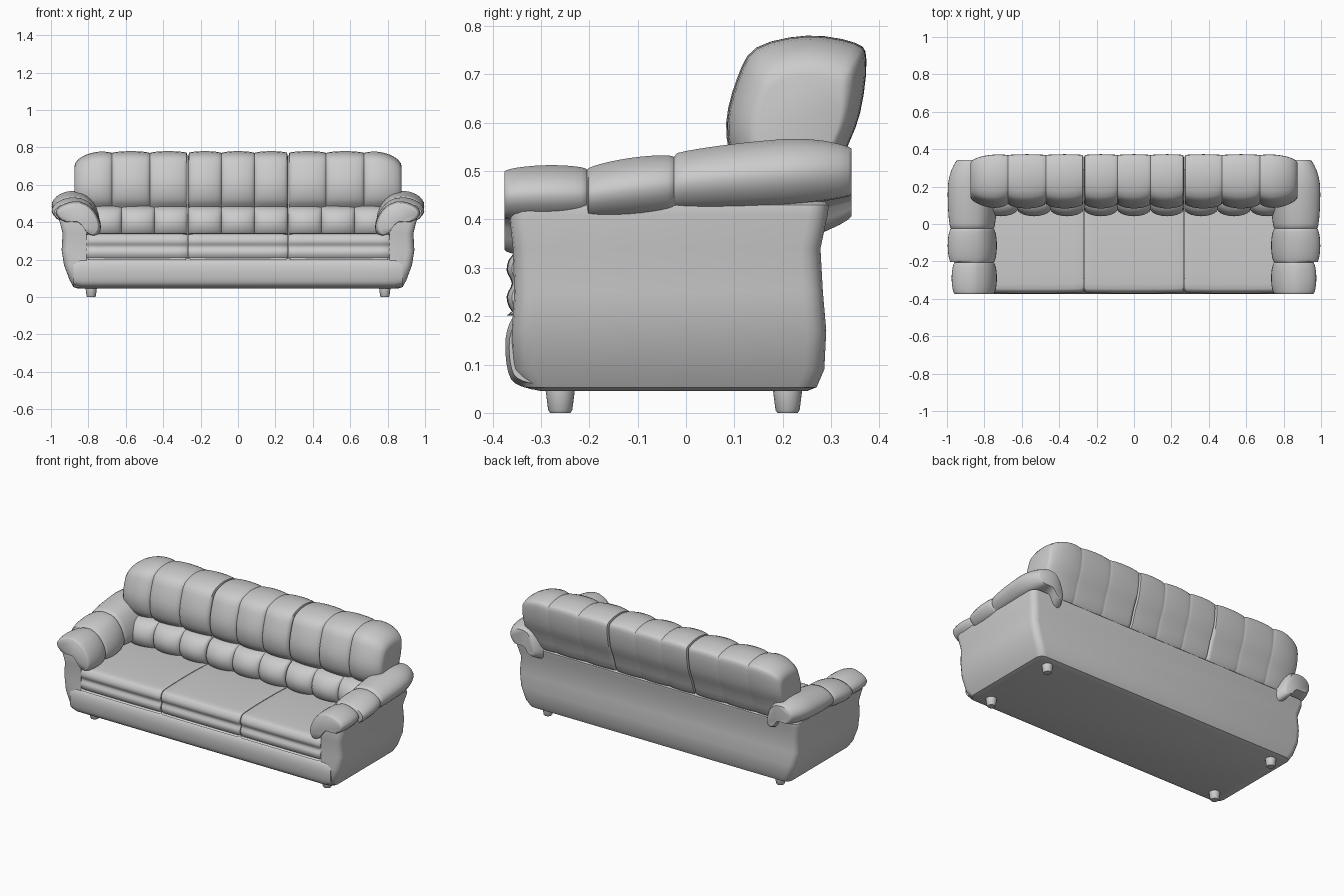
import bpy, bmesh
from math import pi, sin, cos, sqrt
from mathutils import Vector

if "Cube" in bpy.data.objects:
    bpy.data.objects.remove(bpy.data.objects["Cube"])


def loft(name, rings, angle=50):
    """Skin a list of equal-length closed rings and cap both ends."""
    bm = bmesh.new()
    vs = [[bm.verts.new(p) for p in r] for r in rings]
    n = len(rings[0])
    for a, b in zip(vs, vs[1:]):
        for i in range(n):
            j = (i + 1) % n
            bm.faces.new((a[i], a[j], b[j], b[i]))
    bm.faces.new(vs[0])
    bm.faces.new(vs[-1])
    bmesh.ops.recalc_face_normals(bm, faces=bm.faces)
    me = bpy.data.meshes.new(name)
    bm.to_mesh(me)
    bm.free()
    ob = bpy.data.objects.new(name, me)
    bpy.context.collection.objects.link(ob)
    smooth(ob, angle)
    return ob


def smooth(ob, angle=50):
    bpy.ops.object.select_all(action='DESELECT')
    ob.select_set(True)
    bpy.context.view_layer.objects.active = ob
    bpy.ops.object.shade_smooth_by_angle(angle=angle * pi / 180)


def spline(pts, k=3):
    """Closed Catmull-Rom curve through 2D points."""
    out, n = [], len(pts)
    for i in range(n):
        p0, p1, p2, p3 = (Vector(pts[(i + d) % n]) for d in (-1, 0, 1, 2))
        for s in range(k):
            t = s / k
            out.append(0.5 * (2 * p1 + (p2 - p0) * t + (2 * p0 - 5 * p1 + 4 * p2 - p3) * t * t
                              + (3 * p1 - p0 - 3 * p2 + p3) * t ** 3))
    return out


def cushion(name, prof, centre, x0, x1, lobes, depth, end=0.93, outer=None, flip=1):
    """Channelled cushion running along x; 'outer' rounds off the x1 end."""
    cy, cz = centre
    prof = spline(prof)
    rings, w, steps, edge = [], (x1 - x0) / lobes, 10, 0.17
    for l in range(lobes):
        for k in range(0 if l == 0 else 1, steps + 1):
            v = (1 - cos(pi * k / steps)) / 2
            x = x0 + w * (l + v)
            crease = depth * (1 - max(0, sin(pi * v)) ** 0.5)
            s = 1.0
            if (l == 0 and k == 0) or (l == lobes - 1 and k == steps and outer is None):
                s = end
            if outer is not None and x > x1 - edge:
                t = min(1, (x - x1 + edge) / edge)
                s *= 1 - (1 - outer) * (1 - sqrt(max(0, 1 - t * t)))
                crease *= 1 - t
            rings.append([(flip * x, cy + (y - cy) * s * (1 - crease * (1 if y < cy else 0.25)),
                           cz + (z - cz) * s * (1 - 0.3 * crease)) for y, z in prof])
    return loft(name, rings)


# Upholstered body: rounded block, hollowed to leave arms, back and front rail
def rounded_ring(z, hx, y0, y1, r=0.04):
    ring = []
    for cx, cy, a0 in ((hx - r, y1 - r, 0), (r - hx, y1 - r, 1), (r - hx, y0 + r, 2), (hx - r, y0 + r, 3)):
        for k in range(5):
            a = (a0 + k / 4) * pi / 2
            ring.append((cx + r * cos(a), cy + r * sin(a), z))
    return ring


body = loft("body", [rounded_ring(*r) for r in (
    (0.045, 0.855, -0.30, 0.25), (0.053, 0.88, -0.335, 0.27), (0.09, 0.90, -0.358, 0.286),
    (0.17, 0.93, -0.36, 0.29), (0.25, 0.943, -0.355, 0.283), (0.34, 0.938, -0.358, 0.278),
    (0.41, 0.955, -0.365, 0.293), (0.43, 0.952, -0.36, 0.295), (0.442, 0.93, -0.34, 0.28))])
bpy.ops.mesh.primitive_cube_add(size=1, location=(0, -0.4, 0.5))
cutter = bpy.context.object
cutter.name = "seat_well_cutter"
cutter.scale = (1.62, 1.2, 0.62)
cutter.hide_render = True
cut = body.modifiers.new("seat_well", 'BOOLEAN')
cut.operation, cut.object, cut.solver = 'DIFFERENCE', cutter, 'EXACT'
bpy.context.view_layer.objects.active = body
bpy.ops.object.modifier_apply(modifier=cut.name)
bpy.data.objects.remove(cutter)
smooth(body, 40)

# Padded front rail
cushion("front_rail", [(-0.33, 0.052), (-0.362, 0.07), (-0.373, 0.12), (-0.37, 0.17), (-0.35, 0.203),
                       (-0.30, 0.205), (-0.28, 0.13), (-0.30, 0.055)], (-0.32, 0.13),
        -0.88, 0.88, 1, 0.0, end=0.85)

# Cushion side profiles (y, z)
seat = [(-0.33, 0.20), (-0.36, 0.21), (-0.371, 0.24), (-0.36, 0.268), (-0.371, 0.295), (-0.36, 0.325),
        (-0.32, 0.338), (-0.1, 0.342), (0.1, 0.335), (0.14, 0.32), (0.14, 0.21), (0.1, 0.20)]
lumbar = [(0.13, 0.487), (0.075, 0.465), (0.045, 0.42), (0.045, 0.37), (0.08, 0.325),
          (0.18, 0.31), (0.22, 0.40), (0.2, 0.48)]
upper = [(0.13, 0.475), (0.095, 0.52), (0.083, 0.60), (0.105, 0.69), (0.145, 0.755), (0.25, 0.78),
         (0.35, 0.765), (0.373, 0.73), (0.36, 0.62), (0.325, 0.53), (0.28, 0.42), (0.17, 0.42)]

# Middle cushions
cushion("seat_middle", seat, (-0.1, 0.27), -0.266, 0.266, 1, 0.01, 0.97)
cushion("lumbar_middle", lumbar, (0.16, 0.40), -0.266, 0.266, 3, 0.3)
cushion("back_middle", upper, (0.25, 0.57), -0.266, 0.266, 3, 0.17)

# Arm pad: section (x, z) swept along y in three lobes
arm = spline([(0.945, 0.40), (0.99, 0.445), (0.965, 0.485), (0.89, 0.51), (0.81, 0.495), (0.755, 0.44),
              (0.733, 0.37), (0.755, 0.325), (0.80, 0.335), (0.85, 0.395)])
arm_lobes = [(-0.375, -0.205, 0.0, 0.004, -0.015), (-0.205, -0.025, 0.004, 0.03, 0.006),
             (-0.025, 0.342, 0.035, 0.07, 0.006)]


def arm_pad(name, flip):
    rings = []
    for i, (y0, y1, l0, l1, out) in enumerate(arm_lobes):
        for k in range(0 if i == 0 else 1, 13):
            v = (1 - cos(pi * k / 12)) / 2
            y = y0 + (y1 - y0) * v
            s = 0.86 + 0.14 * max(0, sin(pi * v)) ** 0.5
            if i == 2 and v > 0.6:
                s -= 0.28 * ((v - 0.6) / 0.4) ** 2
            ring = []
            for x, z in arm:
                up = (l0 + (l1 - l0) * v) * (0.55 + 0.45 * min(1, max(0, (z - 0.4) / 0.1)))
                ring.append((flip * (0.865 + (x - 0.865) * s + (out if x > 0.86 else 0)),
                             y, 0.43 + (z - 0.43) * s + up))
            rings.append(ring)
    return loft(name, rings)


# Foot: tapered turned peg
def foot(name, x, y):
    prof = ((0.0, 0.021), (0.006, 0.025), (0.045, 0.030), (0.07, 0.030))
    loft(name, [[(x + r * cos(a * pi / 8), y + r * sin(a * pi / 8), z) for a in range(16)] for z, r in prof])


# Mirrored parts
for side, f in (("right", 1), ("left", -1)):
    cushion("seat_" + side, seat, (-0.1, 0.27), 0.27, 0.81, 1, 0.01, 0.97, flip=f)
    cushion("lumbar_" + side, lumbar, (0.16, 0.40), 0.27, 0.80, 3, 0.3, flip=f)
    cushion("back_" + side, upper, (0.25, 0.57), 0.27, 0.875, 3, 0.17, outer=0.6, flip=f)
    arm_pad("arm_pad_" + side, f)
    foot("front_foot_" + side, f * 0.785, -0.26)
    foot("back_foot_" + side, f * 0.785, 0.21)
